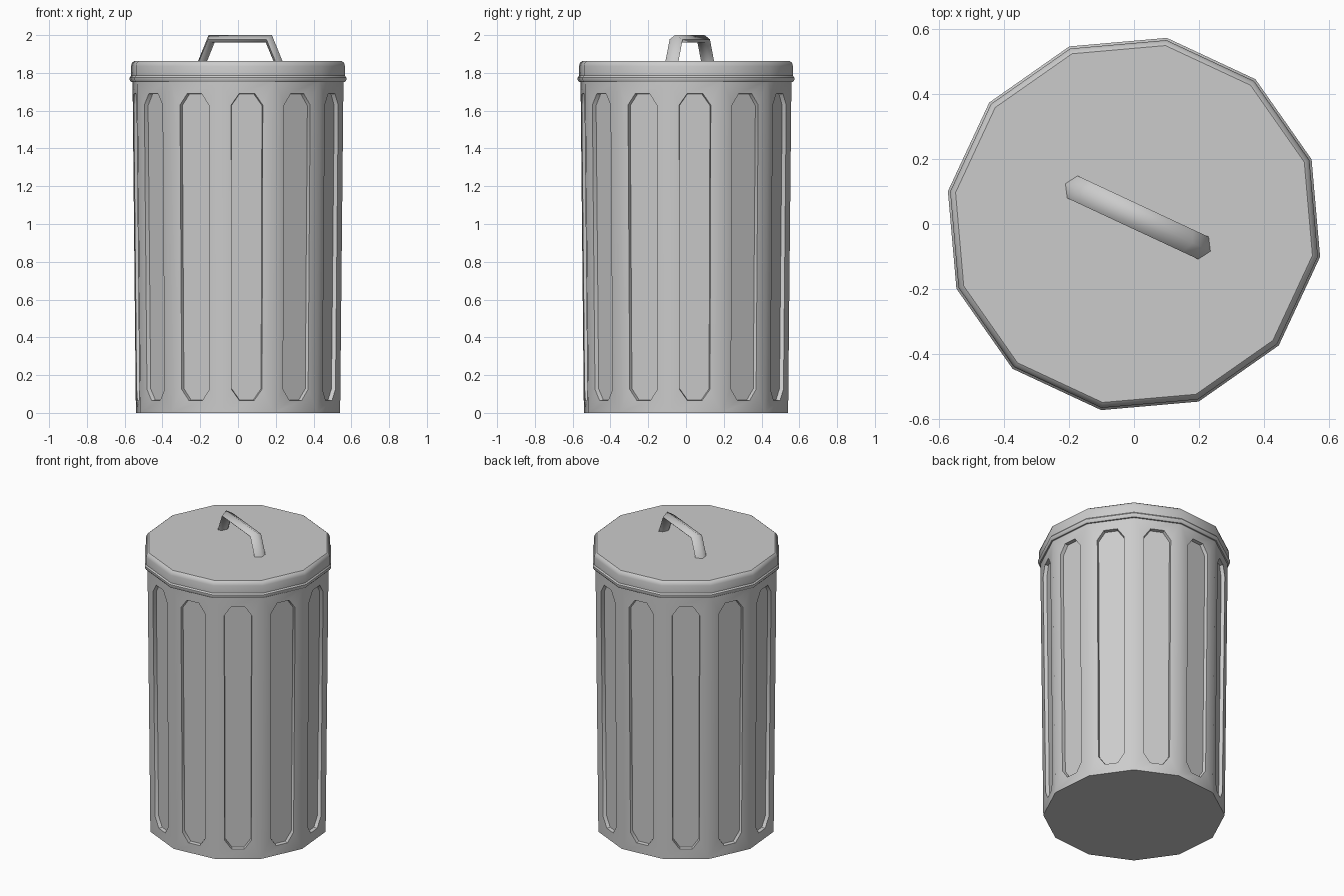
import bpy, bmesh, math
from mathutils import Vector

if "Cube" in bpy.data.objects:
    bpy.data.objects.remove(bpy.data.objects["Cube"])

N = 12
TURN = math.radians(5)          # first face centre; corners lie 15 degrees either side
STEP = 2 * math.pi / N


def finish(name, bm, angle=35):
    bmesh.ops.remove_doubles(bm, verts=bm.verts, dist=0.0005)
    bmesh.ops.recalc_face_normals(bm, faces=bm.faces)
    me = bpy.data.meshes.new(name)
    bm.to_mesh(me)
    bm.free()
    ob = bpy.data.objects.new(name, me)
    bpy.context.collection.objects.link(ob)
    bpy.ops.object.select_all(action='DESELECT')
    ob.select_set(True)
    bpy.context.view_layer.objects.active = ob
    bpy.ops.object.shade_smooth_by_angle(angle=math.radians(angle))
    return ob


def ring(bm, r, z):
    return [bm.verts.new((r * math.cos(TURN + (k - 0.5) * STEP),
                          r * math.sin(TURN + (k - 0.5) * STEP), z)) for k in range(N)]


# Body: tapered 12-sided can with a recessed long panel on every side
H, R0, R1 = 1.765, 0.549, 0.567
bm = bmesh.new()


def wall(k, s, z, depth=0.0):
    a = TURN + k * STEP
    n, t = Vector((math.cos(a), math.sin(a), 0)), Vector((-math.sin(a), math.cos(a), 0))
    r = R0 + (R1 - R0) * z / H
    return bm.verts.new(n * (r * math.cos(STEP / 2) - depth) + t * s + Vector((0, 0, z)))


def panel(k, shrink, depth):
    hb, ht, c, d = 0.081 - shrink, 0.084 - shrink, 0.042, 0.06
    lo, hi = 0.065 + shrink, 1.69 - shrink
    pts = [(-hb + c, lo), (hb - c, lo), (hb, lo + d), (ht, hi - d),
           (ht - c, hi), (-ht + c, hi), (-ht, hi - d), (-hb, lo + d)]
    return [wall(k, s, z, depth) for s, z in pts]


for k in range(N):
    h0, h1 = R0 * math.sin(STEP / 2), R1 * math.sin(STEP / 2)
    corner = [wall(k, -h0, 0), wall(k, h0, 0), wall(k, h1, H), wall(k, -h1, H)]
    o, i = panel(k, 0, 0), panel(k, 0.003, 0.022)
    for j in range(4):
        c0, c1 = corner[j], corner[(j + 1) % 4]
        bm.faces.new((c0, c1, o[2 * j + 1], o[2 * j]))
        bm.faces.new((c1, o[(2 * j + 2) % 8], o[2 * j + 1]))
    for j in range(8):
        m = (j + 1) % 8
        bm.faces.new((o[j], o[m], i[m], i[j]))
    bm.faces.new(i)
bm.faces.new(ring(bm, R0, 0))
finish("can_body", bm)

# Lid: lathed rim with a small lip and a flat top
profile = [(0.555, 1.75), (0.575, 1.752), (0.582, 1.762), (0.582, 1.776), (0.575, 1.785),
           (0.575, 1.835), (0.570, 1.853), (0.558, 1.863)]
bm = bmesh.new()
rings = [ring(bm, r, z) for r, z in profile]
for a, b in zip(rings, rings[1:]):
    for k in range(N):
        m = (k + 1) % N
        bm.faces.new((a[k], a[m], b[m], b[k]))
bm.faces.new(rings[-1])
bm.faces.new(rings[0][::-1])
finish("lid", bm)

# Handle: ridged section swept over two slanted legs and a top bar
section = [(0, 0), (0.022, 0.038), (0.04, 0.02), (0.04, -0.02), (0.022, -0.038)]
a = math.radians(-25)
u, v = Vector((math.cos(a), math.sin(a), 0)), Vector((-math.sin(a), math.cos(a), 0))
mid = Vector((0.012, 0.02, 0))
bm = bmesh.new()


def cut(side, top):
    out = []
    for d, w in section:
        x = 0.185 - 0.654 * d if top else 0.25 - 1.087 * d
        z = 2.0 - d if top else 1.855
        out.append(bm.verts.new(mid + u * (side * x) + v * w + Vector((0, 0, z))))
    return out


cuts = [cut(-1, False), cut(-1, True), cut(1, True), cut(1, False)]
for p, q in zip(cuts, cuts[1:]):
    for j in range(5):
        m = (j + 1) % 5
        bm.faces.new((p[j], p[m], q[m], q[j]))
bm.faces.new(cuts[0])
bm.faces.new(cuts[-1])
finish("lid_handle", bm, 62)
